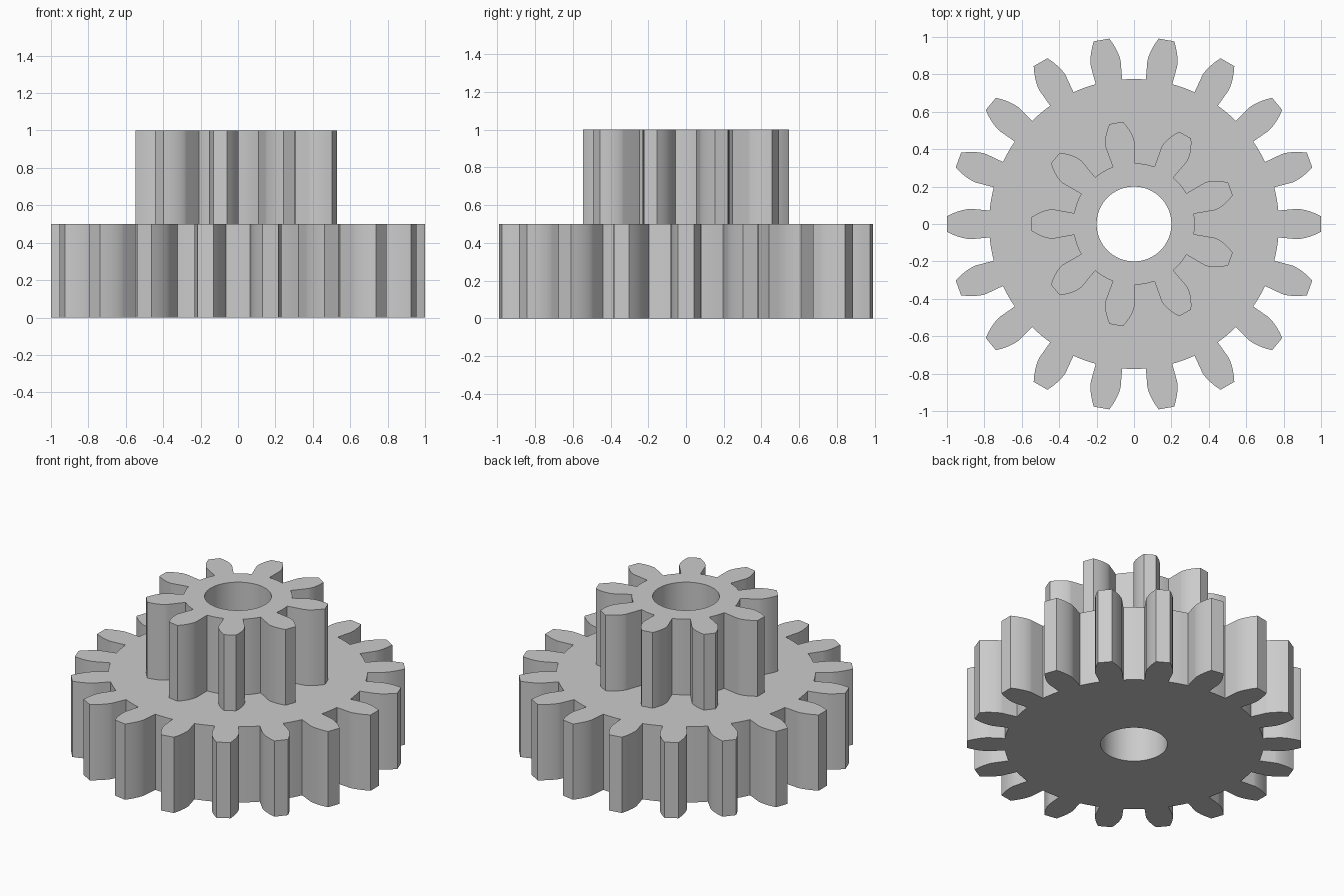
import bpy, bmesh
from math import sin, cos, tan, acos, pi, radians, sqrt

cube = bpy.data.objects.get("Cube")
if cube:
    bpy.data.objects.remove(cube, do_unlink=True)

MODULE = 0.1
PRESSURE = radians(14.5)
BORE = 0.2

grey = bpy.data.materials.new("plain grey")
grey.use_nodes = True
grey.diffuse_color = (0.6, 0.6, 0.6, 1)
grey.node_tree.nodes["Principled BSDF"].inputs["Base Color"].default_value = (0.6, 0.6, 0.6, 1)


def polar(r, a):
    return (r * cos(a), r * sin(a))


def gear_outline(teeth, start):
    """Involute spur gear outline with its first tooth at angle start."""
    pitch = MODULE * teeth / 2
    tip, root = pitch + MODULE, pitch - 1.25 * MODULE
    base = pitch * cos(PRESSURE)
    base_half = pi / (2 * teeth) + tan(PRESSURE) - PRESSURE
    # half flank: radial below the base circle, involute above it
    flank = [(root, base_half)]
    t_max = sqrt((tip / base) ** 2 - 1)
    for i in range(9):
        t = t_max * i / 8
        r = base * sqrt(1 + t * t)
        flank.append((r, base_half - (t - acos(base / r))))
    points = []
    for k in range(teeth):
        a = start + 2 * pi * k / teeth
        points += [polar(r, a - h) for r, h in flank]
        points += [polar(r, a + h) for r, h in reversed(flank)]
        gap = 2 * pi / teeth - 2 * base_half
        points += [polar(root, a + base_half + gap * f / 4) for f in (1, 2, 3)]
    return points


def ring(bm, points, z):
    verts = [bm.verts.new((x, y, z)) for x, y in points]
    edges = [bm.edges.new((v, verts[i - 1])) for i, v in enumerate(verts)]
    return verts, edges


def wall(bm, low, high):
    for i in range(len(low)):
        bm.faces.new((low[i - 1], low[i], high[i], high[i - 1]))


def cap(bm, edges, up):
    made = bmesh.ops.triangle_fill(bm, use_beauty=True, edges=edges, normal=(0, 0, up))
    for f in made["geom"]:
        if isinstance(f, bmesh.types.BMFace):
            f.normal_update()
            if f.normal.z * up < 0:
                f.normal_flip()


bore = [polar(BORE, 2 * pi * i / 64) for i in range(64)]
large = gear_outline(18, 0)
small = gear_outline(9, pi)


def make_gear(name, outline, z0, z1, bottom, seat=None):
    bm = bmesh.new()
    o_low, o_low_e = ring(bm, outline, z0)
    o_high, o_high_e = ring(bm, outline, z1)
    b_low, b_low_e = ring(bm, bore, z0)
    b_high, b_high_e = ring(bm, bore, z1)
    wall(bm, o_low, o_high)
    wall(bm, b_low[::-1], b_high[::-1])
    # top face stops at the outline of the gear seated on it, if any
    inner = ring(bm, seat, z1)[1] if seat else b_high_e
    cap(bm, o_high_e + inner, 1)
    if bottom:
        cap(bm, o_low_e + b_low_e, -1)
    mesh = bpy.data.meshes.new(name)
    bm.to_mesh(mesh)
    bm.free()
    mesh.materials.append(grey)
    obj = bpy.data.objects.new(name, mesh)
    bpy.context.collection.objects.link(obj)
    bpy.ops.object.select_all(action='DESELECT')
    obj.select_set(True)
    bpy.context.view_layer.objects.active = obj
    bpy.ops.object.shade_smooth_by_angle(angle=radians(25))


make_gear("large_gear", large, 0, 0.5, True, seat=small)
make_gear("small_gear", small, 0.5, 1.0, False)
